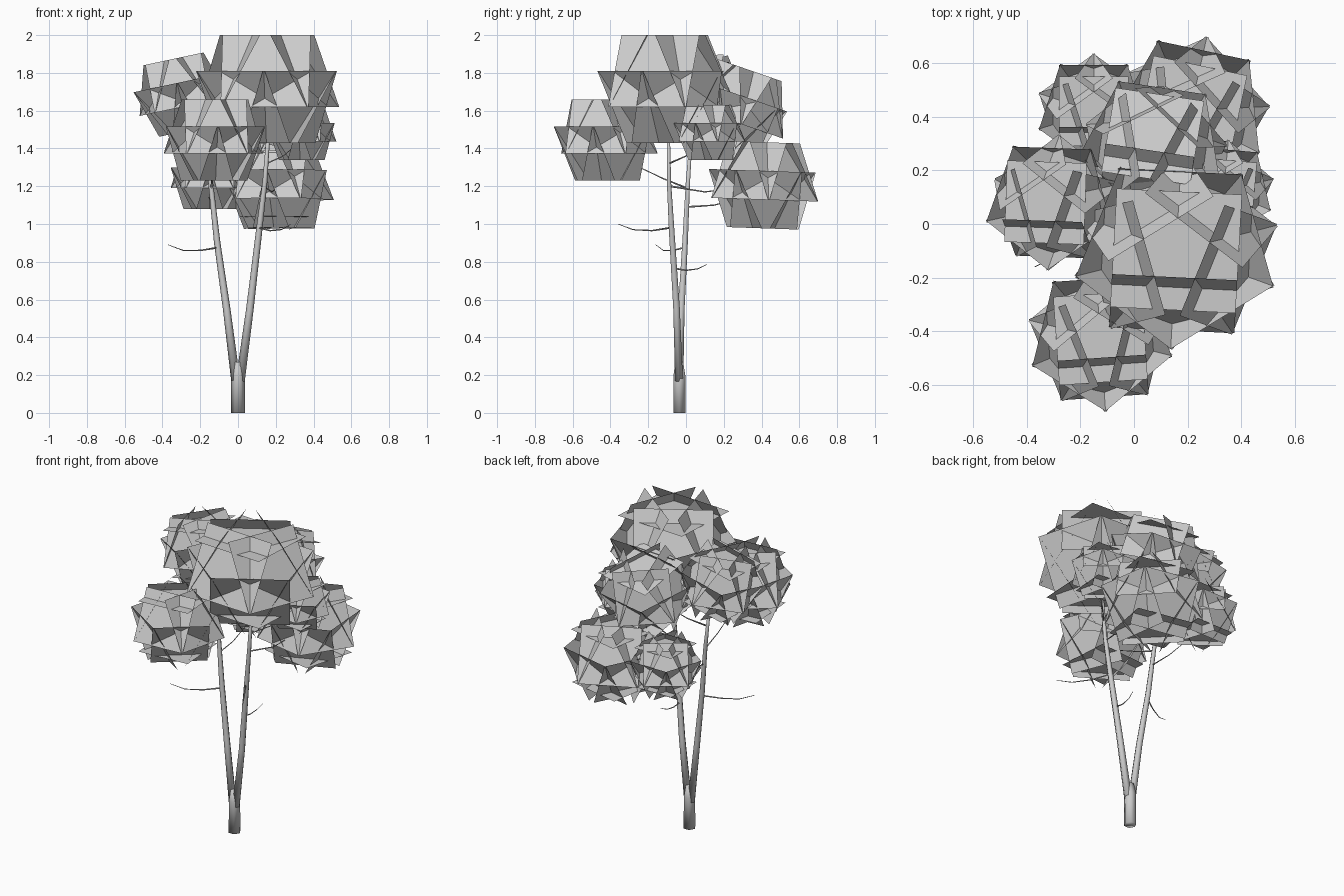
import bpy, bmesh
from math import radians, cos, sin, pi, atan
from mathutils import Vector, Euler

if "Cube" in bpy.data.objects:
    bpy.data.objects.remove(bpy.data.objects["Cube"])

TILT = atan(0.5)      # slant of the side cards (dodecahedron faces)
DIST, HALF = 0.212, 0.2125


def mesh_object(name, bm, smooth=False):
    me = bpy.data.meshes.new(name)
    bm.to_mesh(me)
    bm.free()
    for p in me.polygons:
        p.use_smooth = smooth
    ob = bpy.data.objects.new(name, me)
    bpy.context.collection.objects.link(ob)
    return ob


def card(bm, az, el):
    """Square leaf card facing the given azimuth and elevation."""
    n = Vector((cos(az) * cos(el), sin(az) * cos(el), sin(el)))
    u = Vector((-sin(az), cos(az), 0))
    v = n.cross(u)
    bm.faces.new([bm.verts.new(n * DIST + (u * a + v * b) * HALF)
                  for a, b in ((-1, -1), (1, -1), (1, 1), (-1, 1))])


def foliage(name, centre, scale, phase, tilt_x=0, tilt_y=0, spread=(1.05, 1.05)):
    """Twelve crossing cards laid out on a dodecahedron."""
    bm = bmesh.new()
    start = radians(phase)
    card(bm, start, pi / 2)
    card(bm, start, -pi / 2)
    for i in range(5):
        card(bm, start + i * 2 * pi / 5, TILT)
        card(bm, start + (i + 0.5) * 2 * pi / 5, -TILT)
    ob = mesh_object(name, bm)
    ob.location = centre
    ob.scale = (scale * spread[0], scale * spread[1], scale)
    ob.rotation_euler = Euler((radians(tilt_x), radians(tilt_y), 0))


def limb(name, points, sides=6):
    """Tapered tube through (x, y, z, radius) points."""
    bm = bmesh.new()
    pts = [Vector(p[:3]) for p in points]
    rings = []
    for i, p in enumerate(pts):
        d = (pts[min(i + 1, len(pts) - 1)] - pts[max(i - 1, 0)]).normalized()
        ref = Vector((1, 0, 0)) if abs(d.x) < 0.8 else Vector((0, 1, 0))
        u = (ref - d * ref.dot(d)).normalized()
        v = d.cross(u)
        rings.append([bm.verts.new(p + points[i][3] * (u * cos(2 * pi * k / sides) + v * sin(2 * pi * k / sides)))
                      for k in range(sides)])
    for a, b in zip(rings, rings[1:]):
        for k in range(sides):
            j = (k + 1) % sides
            bm.faces.new((a[k], a[j], b[j], b[k]))
    bm.faces.new(rings[0][::-1])
    bm.faces.new(rings[-1])
    mesh_object(name, bm, True)


# Foliage clusters
foliage("foliage_top", (0.157, -0.10, 1.715), 1.0, -93, spread=(1.1, 1.04))
foliage("foliage_front", (-0.125, -0.425, 1.445), 0.754, -86, spread=(1.03, 1.03))
foliage("foliage_left", (-0.30, 0.08, 1.685), 0.68, -92, 0, -12)
foliage("foliage_back_upper", (0.07, 0.275, 1.61), 0.75, -99, -19, 0)
foliage("foliage_back_lower", (0.21, 0.41, 1.205), 0.80, -102, -2, 0)
foliage("foliage_back_small", (-0.15, 0.42, 1.245), 0.58, -90)
foliage("foliage_right_small", (0.335, 0.125, 1.485), 0.51, -95)

# Forked trunk: a short stem and two long forks growing out of it
limb("trunk", [(0, -0.035, 0, 0.037), (0, -0.035, 0.2, 0.036), (0, -0.036, 0.27, 0.024)])
limb("left_fork", [(-0.012, -0.035, 0.17, 0.024), (-0.06, -0.025, 0.55, 0.02),
                   (-0.11, -0.005, 0.9, 0.017), (-0.145, 0.01, 1.22, 0.013), (-0.19, 0.03, 1.5, 0.008)])
limb("right_fork", [(0.012, -0.037, 0.17, 0.024), (0.063, -0.05, 0.55, 0.02),
                    (0.11, -0.075, 0.95, 0.017), (0.142, -0.09, 1.22, 0.013), (0.17, -0.095, 1.6, 0.008)])

# Thin twigs and branches leading into the foliage
twigs = {
    "twig_left": [(-0.105, -0.01, 0.875), (-0.2, -0.07, 0.86), (-0.29, -0.12, 0.86), (-0.37, -0.16, 0.89)],
    "twig_front": [(0.11, -0.08, 0.98), (0.17, -0.18, 0.965), (0.23, -0.28, 0.97), (0.28, -0.36, 1.0)],
    "twig_back": [(0.083, -0.06, 0.765), (0.085, 0.0, 0.755), (0.09, 0.06, 0.762), (0.1, 0.11, 0.785)],
    "branch_front": [(-0.14, 0.005, 1.19), (-0.14, -0.12, 1.24), (-0.13, -0.35, 1.35)],
    "branch_back_small": [(-0.13, 0.0, 1.09), (-0.14, 0.15, 1.10), (-0.16, 0.38, 1.16)],
    "branch_back_lower": [(0.135, -0.085, 1.2), (0.18, 0.1, 1.17), (0.22, 0.36, 1.2)],
    "branch_right": [(0.15, -0.09, 1.32), (0.24, 0.0, 1.36), (0.32, 0.09, 1.43)],
    "branch_back_upper": [(-0.16, 0.015, 1.34), (-0.08, 0.1, 1.4), (0.03, 0.22, 1.52)],
}
for name, pts in twigs.items():
    n = len(pts) - 1
    limb(name, [(*p, 0.005 - 0.0035 * i / n) for i, p in enumerate(pts)], 4)
